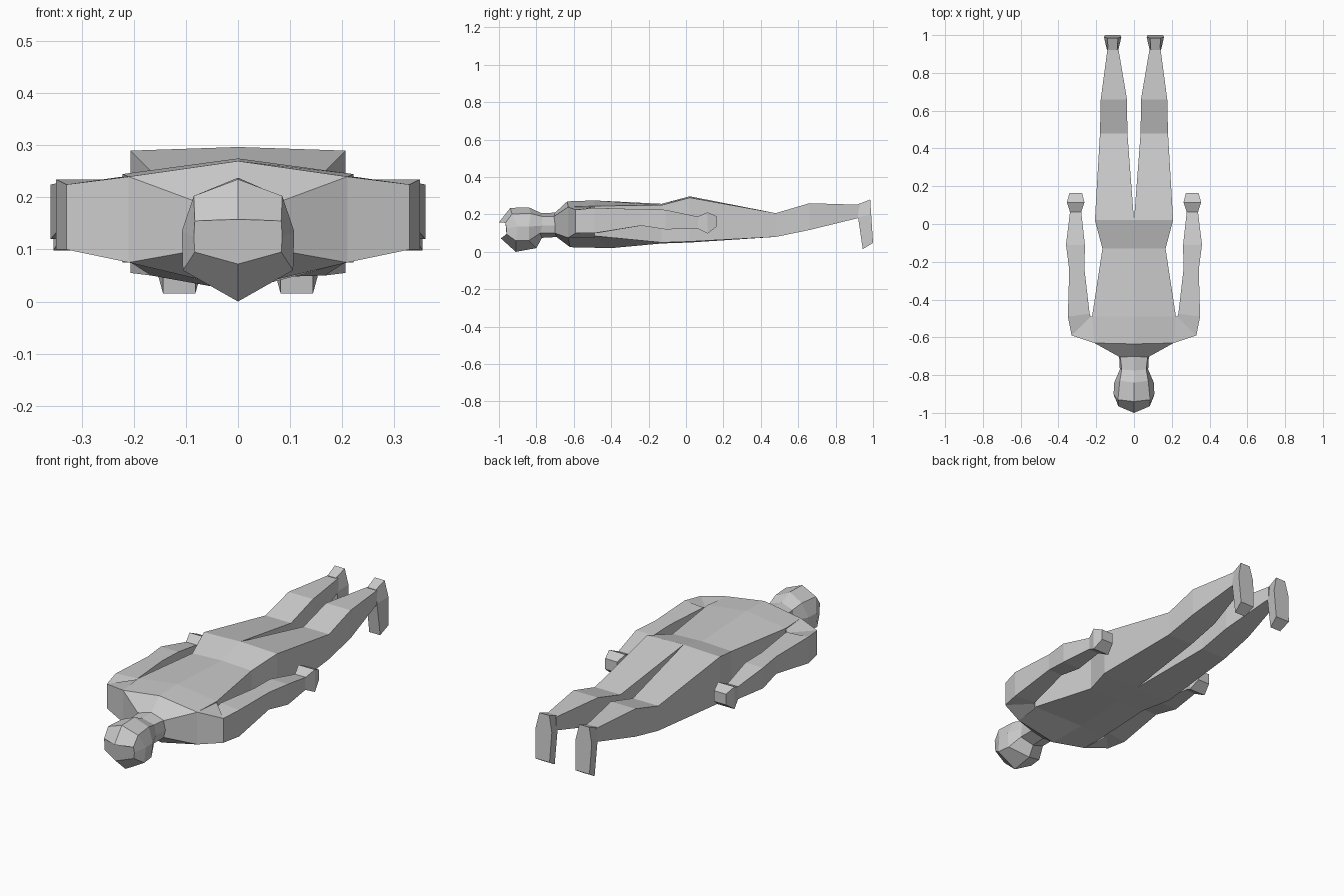
import bpy, bmesh

cube = bpy.data.objects.get("Cube")
if cube:
    bpy.data.objects.remove(cube, do_unlink=True)

grey = bpy.data.materials.new("plain grey")
grey.use_nodes = True
tone = (0.6, 0.6, 0.6, 1)
grey.diffuse_color = tone
grey.node_tree.nodes["Principled BSDF"].inputs["Base Color"].default_value = tone


def loft(name, rings):
    """Skin a list of equal-sized point loops, closed at both ends."""
    bm = bmesh.new()
    loops = [[bm.verts.new(p) for p in ring] for ring in rings]
    for a, b in zip(loops, loops[1:]):
        for i in range(len(a)):
            j = (i + 1) % len(a)
            bm.faces.new((a[i], a[j], b[j], b[i]))
    bm.faces.new(loops[0])
    bm.faces.new(loops[-1])
    bmesh.ops.recalc_face_normals(bm, faces=bm.faces)
    mesh = bpy.data.meshes.new(name)
    bm.to_mesh(mesh)
    bm.free()
    mesh.materials.append(grey)
    obj = bpy.data.objects.new(name, mesh)
    bpy.context.collection.objects.link(obj)


def symmetric(half):
    """Complete a half loop that starts and ends on the centre line."""
    return half + [(-x, y, z) for x, y, z in half[-2:0:-1]]


def pair(name, rings):
    for side, s in (("left", 1), ("right", -1)):
        loft(f"{side}_{name}", [[(s * x, y, z) for x, y, z in r] for r in rings])


def box_ring(y, x_in, x_out, low, high):
    return [(x_in, y, high), (x_out, y, high), (x_out, y, low), (x_in, y, low)]


def slant_ring(outer, inner, low, high):
    return [(*inner, high), (*outer, high), (*outer, low), (*inner, low)]


# Head and neck: crown, brow, nape, neck
loft("head", [symmetric(r) for r in (
    [(0, -1, .158), (.083, -.965, .155), (.085, -.96, .125), (.083, -.96, .095), (0, -.99, .072)],
    [(0, -.94, .235), (.085, -.93, .203), (.108, -.9, .135), (.106, -.91, .06), (0, -.91, 0)],
    [(0, -.84, .238), (.075, -.83, .205), (.105, -.84, .135), (.098, -.84, .06), (0, -.8, .02)],
    [(0, -.775, .208), (.065, -.77, .19), (.075, -.77, .14), (.07, -.78, .1), (0, -.77, .075)],
    [(0, -.68, .21), (.075, -.68, .19), (.08, -.68, .14), (.07, -.68, .1), (0, -.68, .08)],
)])

# Torso: neck base, shoulders, armpits, waist, hips
loft("torso", [symmetric(r) for r in (
    [(0, -.705, .205), (.075, -.705, .19), (.07, -.7, .1), (0, -.7, .085)],
    [(0, -.635, .27), (.21, -.63, .24), (.21, -.63, .075), (0, -.62, .025)],
    [(0, -.49, .275), (.222, -.49, .245), (.222, -.49, .085), (0, -.4, .02)],
    [(0, -.13, .257), (.167, -.13, .25), (.167, -.13, .05), (0, -.13, .045)],
    [(0, .02, .297), (.207, .02, .29), (.207, .02, .055), (0, .02, .05)],
)])

# Arms: shoulder joint, shoulder corner, upper arm, elbow, forearm, wrist
pair("arm", [
    slant_ring((.21, -.63), (.222, -.49), .075, .24),
    slant_ring((.33, -.59), (.23, -.49), .1, .225),
    slant_ring((.35, -.49), (.235, -.475), .1, .235),
    box_ring(-.24, .262, .343, .14, .228),
    box_ring(-.11, .26, .36, .12, .225),
    box_ring(.07, .28, .338, .125, .187),
])

# Hands
pair("hand", [
    box_ring(.06, .28, .338, .125, .187),
    box_ring(.115, .262, .355, .098, .212),
    box_ring(.165, .275, .342, .135, .19),
])

# Legs: hip, knee, calf, ankle
pair("leg", [
    [(0, .02, .297), (.207, .02, .29), (.207, .02, .055), (0, .02, .05)],
    box_ring(.48, .035, .18, .08, .207),
    box_ring(.66, .037, .176, .117, .26),
    box_ring(.93, .083, .14, .183, .252),
])


# Feet: heel, instep, toes
def foot_ring(front, back, front_half, back_half):
    c = .113
    return [(c - front_half, *front), (c + front_half, *front),
            (c + back_half, *back), (c - back_half, *back)]


pair("foot", [
    foot_ring((.92, .255), (.985, .28), .024, .028),
    foot_ring((.92, .185), (.99, .2), .03, .046),
    foot_ring((.945, .015), (1, .048), .031, .04),
])
